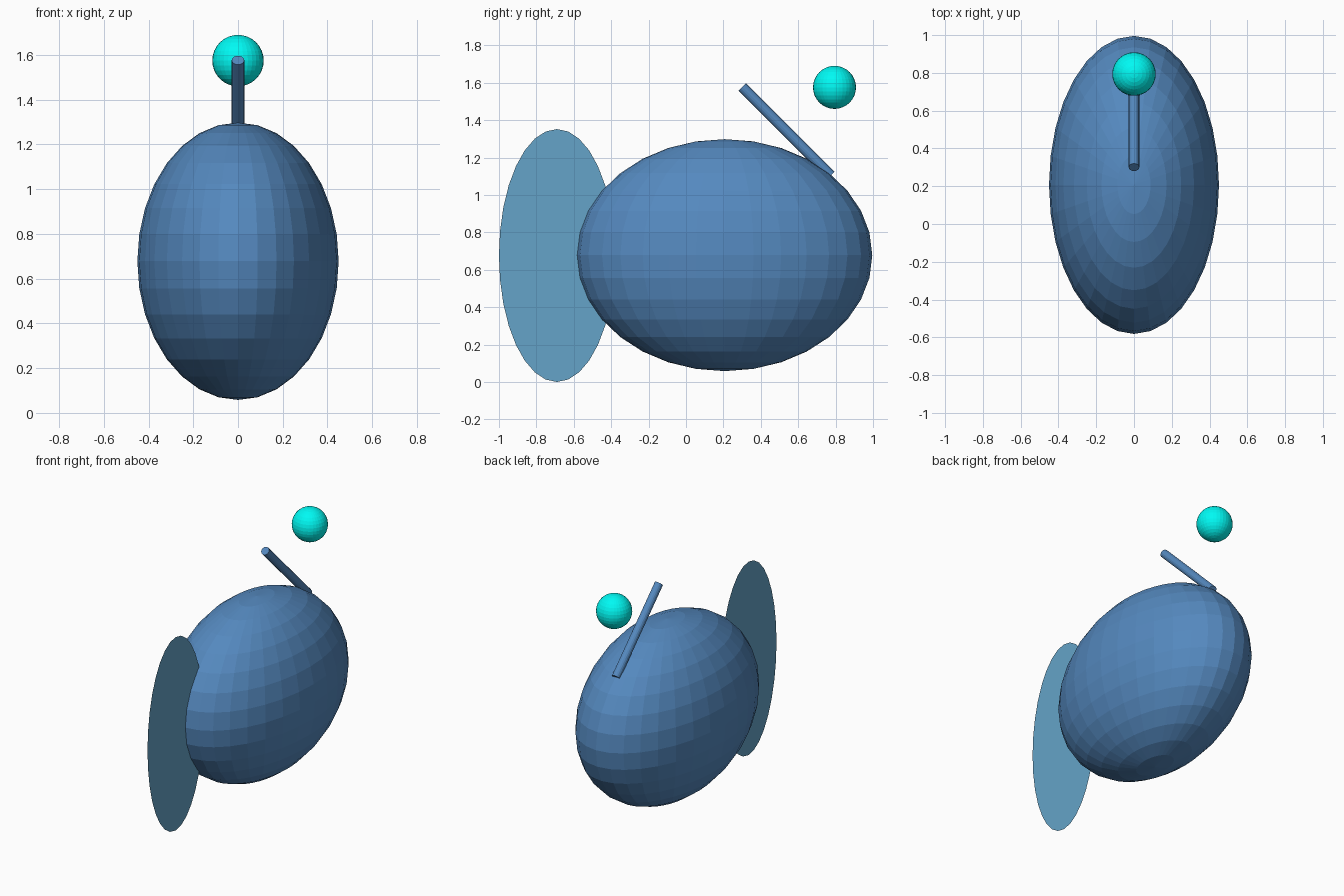
import bpy
from math import radians

if "Cube" in bpy.data.objects:
    bpy.data.objects.remove(bpy.data.objects["Cube"])


def finish(name, color, scale=(1, 1, 1)):
    """Name, scale and colour the part that was just added."""
    ob = bpy.context.object
    ob.name = name
    ob.scale = scale
    mat = bpy.data.materials.new(name + "_color")
    mat.diffuse_color = (*color, 1)
    mat.use_nodes = True
    mat.node_tree.nodes["Principled BSDF"].inputs["Base Color"].default_value = mat.diffuse_color
    ob.data.materials.append(mat)
    return ob


BLUE = (0.09, 0.25, 0.52)

# Egg-shaped fish body
bpy.ops.mesh.primitive_uv_sphere_add(segments=32, ring_count=16, radius=1,
                                     location=(0, 0.207, 0.678))
finish("body", BLUE, (0.45, 0.789, 0.62))

# Flat oval tail fin standing in the x = 0 plane, with no thickness
bpy.ops.mesh.primitive_circle_add(vertices=32, radius=1, fill_type='NGON',
                                  location=(0, -0.69, 0.676),
                                  rotation=(0, radians(90), 0))
finish("tail_fin", (0.13, 0.37, 0.58), (0.676, 0.31, 1))

# Thin rod leaning forward from the back
bpy.ops.mesh.primitive_cylinder_add(vertices=16, radius=0.028, depth=0.67,
                                    location=(0, 0.537, 1.34),
                                    rotation=(radians(45), 0, 0))
finish("lure_rod", BLUE)

# Glowing lure floating above
bpy.ops.mesh.primitive_uv_sphere_add(segments=32, ring_count=16, radius=0.115,
                                     location=(0, 0.794, 1.575))
finish("lure", (0.0, 0.95, 0.9))
